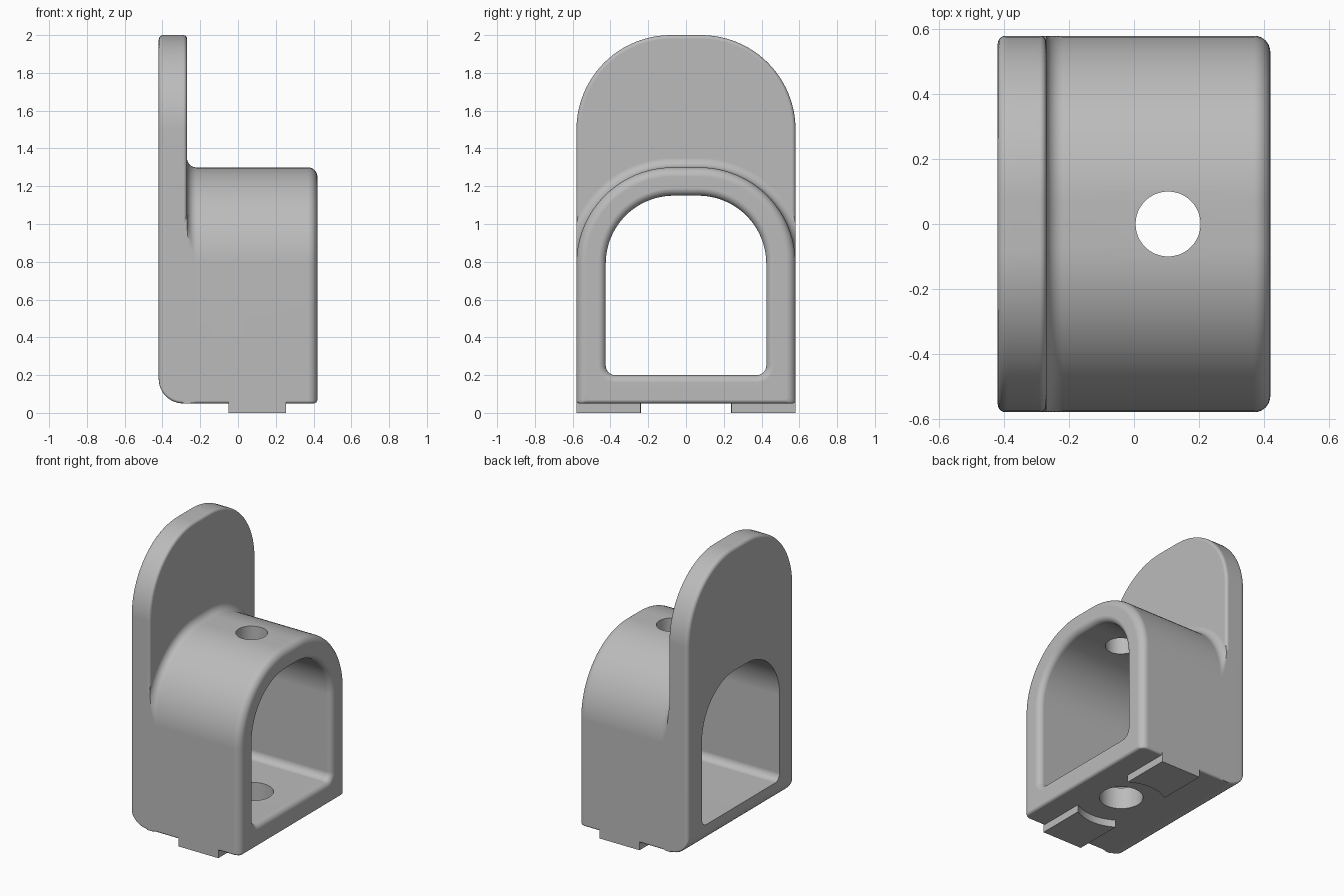
import bpy, bmesh
from math import sin, cos, pi, sqrt, radians

if "Cube" in bpy.data.objects:
    bpy.data.objects.remove(bpy.data.objects["Cube"])

grey = bpy.data.materials.new("plain grey")
grey.use_nodes = True
COLOUR = (0.5, 0.5, 0.5, 1)
grey.diffuse_color = COLOUR
grey.node_tree.nodes["Principled BSDF"].inputs["Base Color"].default_value = COLOUR

WIDTH = 0.58   # half width of the whole bracket
BASE = 0.05    # underside of the body
STEPS = 24


def arc(cy, cz, r, start, steps):
    """Quarter arc, counter-clockwise in the y-z plane."""
    return [(cy + r * cos(start + pi / 2 * i / steps),
             cz + r * sin(start + pi / 2 * i / steps)) for i in range(steps + 1)]


def arch(half, top, r_top, bottom, r_low):
    """Closed arch outline with rounded shoulders and lower corners."""
    right = arc(half - r_low, bottom + r_low, r_low, -pi / 2, 6)
    right += arc(half - r_top, top - r_top, r_top, 0, STEPS)
    right = [(min(y, WIDTH), z) for y, z in right]
    return right + [(-y, z) for y, z in reversed(right)]


def loft(name, rings):
    """Solid through a list of (x, outline) sections."""
    bm = bmesh.new()
    loops = [[bm.verts.new((x, y, z)) for y, z in outline] for x, outline in rings]
    for a, b in zip(loops, loops[1:]):
        for i in range(len(a)):
            j = (i + 1) % len(a)
            bm.faces.new((a[i], a[j], b[j], b[i]))
    bm.faces.new(loops[0])
    bm.faces.new(loops[-1])
    bmesh.ops.recalc_face_normals(bm, faces=bm.faces)
    return make(name, bm)


def make(name, bm):
    mesh = bpy.data.meshes.new(name)
    bm.to_mesh(mesh)
    bm.free()
    mesh.materials.append(grey)
    obj = bpy.data.objects.new(name, mesh)
    bpy.context.collection.objects.link(obj)
    return obj


def cylinder(name, r, z0, z1):
    bm = bmesh.new()
    bmesh.ops.create_cone(bm, cap_ends=True, segments=64, radius1=r, radius2=r, depth=z1 - z0)
    bmesh.ops.translate(bm, verts=bm.verts, vec=(0.105, 0, (z0 + z1) / 2))
    return make(name, bm)


def combine(target, other, operation):
    """Apply a boolean and discard the second solid."""
    mod = target.modifiers.new(operation.lower(), "BOOLEAN")
    mod.operation, mod.solver, mod.object = operation, "EXACT", other
    bpy.context.view_layer.objects.active = target
    bpy.ops.object.modifier_apply(modifier=mod.name)
    bpy.data.objects.remove(other)


def round_inset(r, t):
    """Inset of a rounded edge at distance t from the end face."""
    return r - sqrt(max(0, r * r - (r - t) ** 2)) if t < r else 0


quarter = [pi / 2 * i / 12 for i in range(13)]

# Tall back plate, with a large radius along its lower outer edge
def plate_ring(x, inset, lift):
    return x, arch(WIDTH - inset, 2 - inset, 0.5 - inset, BASE + lift, 0.015)

plate_rings = []
for a in quarter:
    t = 0.13 * (1 - cos(a))
    plate_rings.append(plate_ring(-0.42 + t, round_inset(0.025, t), 0.13 * (1 - sin(a))))
for a in quarter[2::2]:
    inset = 0.02 * (1 - cos(a))
    plate_rings.append(plate_ring(-0.29 + 0.02 * sin(a), inset, inset))
bracket = loft("bracket", plate_rings)

# Arched body, with a concave fillet at the plate and a rounded free end
def body_ring(x, grow, lift):
    return x, arch(WIDTH + grow, 1.3 + grow, 0.51 + grow, BASE + lift, 0.015)

body_rings = [body_ring(-0.29, 0.05, 0)]
for a in quarter:
    body_rings.append(body_ring(-0.27 + 0.05 * (1 - cos(a)), 0.05 * (1 - sin(a)), 0))
for a in quarter:
    t = 0.05 * (1 - sin(a))
    body_rings.append(body_ring(0.42 - t, -0.05 * (1 - cos(a)), round_inset(0.02, t)))
combine(bracket, loft("body", body_rings), "UNION")

# Two feet, hollowed around the floor hole
bm = bmesh.new()
bmesh.ops.create_cube(bm, size=1)
bmesh.ops.scale(bm, verts=bm.verts, vec=(0.305, 2 * WIDTH, 0.07))
bmesh.ops.translate(bm, verts=bm.verts, vec=(0.1025, 0, 0.035))
feet = make("feet", bm)
combine(feet, cylinder("foot_cutter", 0.285, -0.5, 0.5), "DIFFERENCE")
combine(bracket, feet, "UNION")

# Arched tunnel, flared at the free end
def tunnel_ring(x, d):
    return x, arch(0.425 + d, 1.15 + d, 0.36 + d, 0.2 - d, 0.05 + d)

tunnel_rings = [tunnel_ring(-0.6, 0)]
tunnel_rings += [tunnel_ring(0.38 + 0.04 * sin(a), 0.04 * (1 - cos(a))) for a in quarter]
tunnel_rings.append(tunnel_ring(0.6, 0.04))
combine(bracket, loft("tunnel_cutter", tunnel_rings), "DIFFERENCE")

# Roof and floor holes
combine(bracket, cylinder("roof_cutter", 0.1, 0.8, 1.6), "DIFFERENCE")
combine(bracket, cylinder("floor_cutter", 0.137, -0.5, 0.5), "DIFFERENCE")

# Smooth fillets, crisp edges, flat faces kept flat
bpy.ops.object.select_all(action="DESELECT")
bracket.select_set(True)
bpy.context.view_layer.objects.active = bracket
bpy.ops.object.shade_smooth_by_angle(angle=radians(30))
weighted = bracket.modifiers.new("weighted_normals", "WEIGHTED_NORMAL")
weighted.keep_sharp = True
